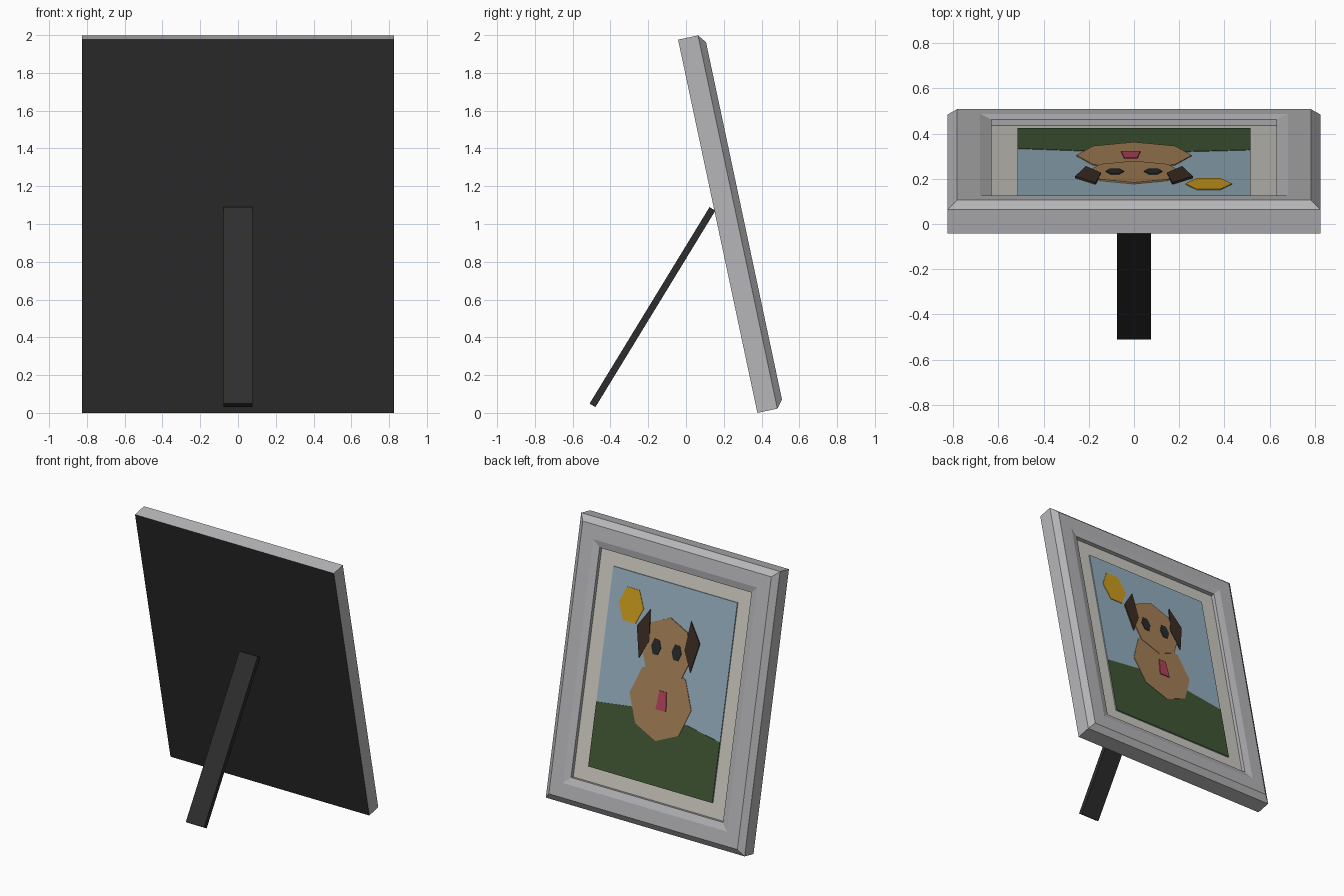
import bpy, bmesh, math
from mathutils import Vector, Matrix

if "Cube" in bpy.data.objects:
    bpy.data.objects.remove(bpy.data.objects["Cube"])

TILT = math.radians(12)
W, H = 0.825, 2.02           # half width and full height of the frame


def material(name, rgb):
    m = bpy.data.materials.new(name)
    m.diffuse_color = (*rgb, 1)
    m.use_nodes = True
    m.node_tree.nodes["Principled BSDF"].inputs["Base Color"].default_value = m.diffuse_color
    return m


SILVER = material("silver grey", (0.47, 0.47, 0.485))
BLACK = material("backing black", (0.027, 0.027, 0.027))
CREAM = material("mat cream", (0.62, 0.60, 0.54))
SKY = material("sky blue", (0.30, 0.43, 0.52))
GRASS = material("grass green", (0.053, 0.095, 0.034))
FUR = material("fur brown", (0.38, 0.22, 0.095))
SUN = material("sun yellow", (0.62, 0.34, 0.014))
EAR = material("ear dark brown", (0.045, 0.026, 0.017))
PINK = material("tongue pink", (0.45, 0.058, 0.105))
EYE = material("eye black", (0.02, 0.023, 0.026))


def place(x, v, w):
    """Leaning panel space: x across, v up the panel, w out of its face."""
    s, c = math.sin(TILT), math.cos(TILT)
    return Vector((x, 0.378 - s * v + c * w, c * v + s * w))


def finish(name, bm, mats):
    bmesh.ops.recalc_face_normals(bm, faces=bm.faces)
    me = bpy.data.meshes.new(name)
    bm.to_mesh(me)
    bm.free()
    for m in mats:
        me.materials.append(m)
    ob = bpy.data.objects.new(name, me)
    bpy.context.collection.objects.link(ob)
    return ob


def plate(name, pts, w, mat, thick=0.004):
    """Thin flat cut-out whose face lies at depth w."""
    bm = bmesh.new()
    front = [bm.verts.new(place(x, v, w)) for x, v in pts]
    back = [bm.verts.new(place(x, v, w - thick)) for x, v in pts]
    bm.faces.new(front)
    bm.faces.new(back[::-1])
    n = len(pts)
    for i in range(n):
        j = (i + 1) % n
        bm.faces.new((front[i], back[i], back[j], front[j]))
    return finish(name, bm, [mat])


def oval(cx, cv, rx, rv, n):
    return [(cx + rx * math.cos(2 * math.pi * i / n),
             cv + rv * math.sin(2 * math.pi * i / n)) for i in range(n)]


# Frame: moulding profile (inset, depth) swept round the rectangle
profile = [(0, 0), (0, 0.108), (0.043, 0.142), (0.145, 0.142),
           (0.195, 0.128), (0.195, 0.101)]
bm = bmesh.new()
rings = []
for d, w in profile:
    x, lo, hi = W - d, d, H - d
    rings.append([bm.verts.new(place(a, b, w))
                  for a, b in ((-x, lo), (x, lo), (x, hi), (-x, hi))])
for r, s in zip(rings, rings[1:]):
    for i in range(4):
        j = (i + 1) % 4
        bm.faces.new((r[i], r[j], s[j], s[i]))
bm.faces.new(rings[0][::-1]).material_index = 1    # backing board
bm.faces.new(rings[-1]).material_index = 2         # mat
finish("frame", bm, [SILVER, BLACK, CREAM])

# Painted scene, layered from the sky forwards
PX, LO, HI = 0.515, 0.30, 1.72
plate("sky", [(-PX, LO), (PX, LO), (PX, HI), (-PX, HI)], 0.109, SKY, 0.008)
plate("hill", [(-PX, LO), (PX, LO), (PX, 0.76), (0.21, 0.80),
               (-0.2, 0.785), (-PX, 0.73)], 0.111, GRASS)
plate("sun", oval(0.33, 1.49, 0.103, 0.137, 6), 0.113, SUN)
plate("body", oval(0, 0.89, 0.255, 0.28, 8), 0.114, FUR)
plate("head", oval(0, 1.255, 0.21, 0.23, 8), 0.117, FUR, 0.007)
plate("tongue", [(-0.057, 0.83), (0.028, 0.83), (0.015, 0.965),
                 (-0.043, 0.965)], 0.120, PINK, 0.007)
for side, s in (("left", -1), ("right", 1)):
    plate(side + "_ear", [(s * 0.17, 1.50), (s * 0.26, 1.365),
                          (s * 0.213, 1.15), (s * 0.145, 1.29)],
          0.120, EAR, 0.009)
    plate(side + "_eye", oval(s * 0.085, 1.257, 0.04, 0.062, 6), 0.121, EYE)

# Easel stand: slim bar leaning against the back
foot, top = Vector((0, -0.495, 0.04)), Vector((0, 0.14, 1.08))
axis = top - foot
lean = Matrix.Rotation(-math.atan2(axis.y, axis.z), 4, 'X')
bm = bmesh.new()
bmesh.ops.create_cube(bm, size=1, matrix=Matrix.Translation((foot + top) / 2) @ lean
                      @ Matrix.Diagonal((0.152, 0.036, axis.length, 1)))
finish("stand", bm, [BLACK])
